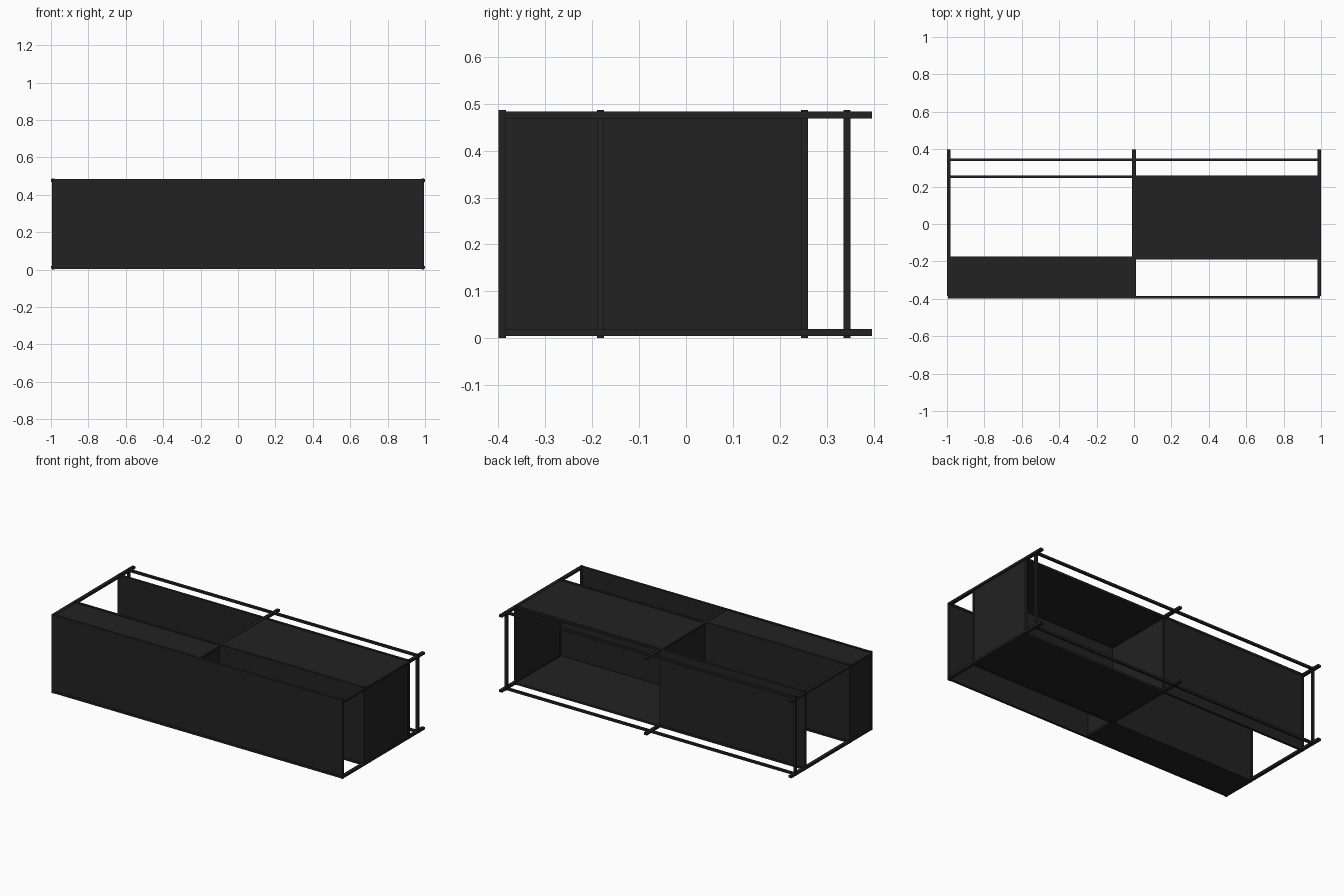
import bpy

if "Cube" in bpy.data.objects:
    bpy.data.objects.remove(bpy.data.objects["Cube"])

# single dark finish
mat = bpy.data.materials.new("charcoal_metal")
mat.diffuse_color = (0.016, 0.016, 0.016, 1)
mat.use_nodes = True
mat.node_tree.nodes["Principled BSDF"].inputs["Base Color"].default_value = mat.diffuse_color


def box(name, x, y, z):
    """Axis-aligned box from (min, max) ranges."""
    verts = [(a, b, c) for a in x for b in y for c in z]
    faces = [(0, 1, 3, 2), (4, 6, 7, 5), (0, 4, 5, 1),
             (2, 3, 7, 6), (0, 2, 6, 4), (1, 5, 7, 3)]
    me = bpy.data.meshes.new(name)
    me.from_pydata(verts, [], faces)
    me.materials.append(mat)
    ob = bpy.data.objects.new(name, me)
    bpy.context.collection.objects.link(ob)
    return ob


H = 0.487                       # overall height
FRONT, MID, BACK, REAR = -0.392, -0.182, 0.253, 0.343
B = 0.0075                      # half bar thickness
P = 0.004                       # half panel thickness

# long rectangular hoops: two rails and two end posts each
for label, y in (("front", FRONT), ("middle", MID), ("back", BACK), ("rear", REAR)):
    yr = (y - B, y + B)
    for s, z in (("lower", (0.002, 0.015)), ("upper", (H - 0.015, H - 0.002))):
        box(f"{label}_{s}_rail", (-0.98, 0.98), yr, z)
    for s, x in (("left", -0.9875), ("right", 0.9875)):
        box(f"{label}_{s}_post", (x - B, x + B), yr, (0, H))

# depth bars, projecting past the rear hoop
for label, x in (("left", -0.99), ("centre", 0), ("right", 0.99)):
    for s, z in (("lower", (0.005, 0.019)), ("upper", (0.469, 0.483))):
        box(f"{label}_{s}_depth_bar", (x - 0.01, x + 0.01), (-0.385, 0.397), z)

# upright panels along the length
Z = (0.006, H - 0.006)
box("front_panel", (-0.99, 0.99), (FRONT - P, FRONT + P), Z)
box("middle_panel", (-0.985, 0.985), (MID - P, MID + P), Z)
box("back_left_panel", (-0.985, 0), (BACK - P, BACK + P), Z)

# upright panels across the depth
box("centre_divider", (-P, P), (FRONT, BACK), Z)
box("left_end_panel", (-0.9875 - P, -0.9875 + P), (FRONT, MID), Z)
box("right_end_panel", (0.9875 - P, 0.9875 + P), (MID, BACK), Z)

# top and bottom boards of the two offset compartments
for label, x, y in (("left_front", (-0.985, 0), (FRONT, MID)),
                    ("right_back", (0, 0.985), (MID, BACK))):
    box(label + "_floor", x, y, (0.006, 0.014))
    box(label + "_top", x, y, (H - 0.014, H - 0.006))
